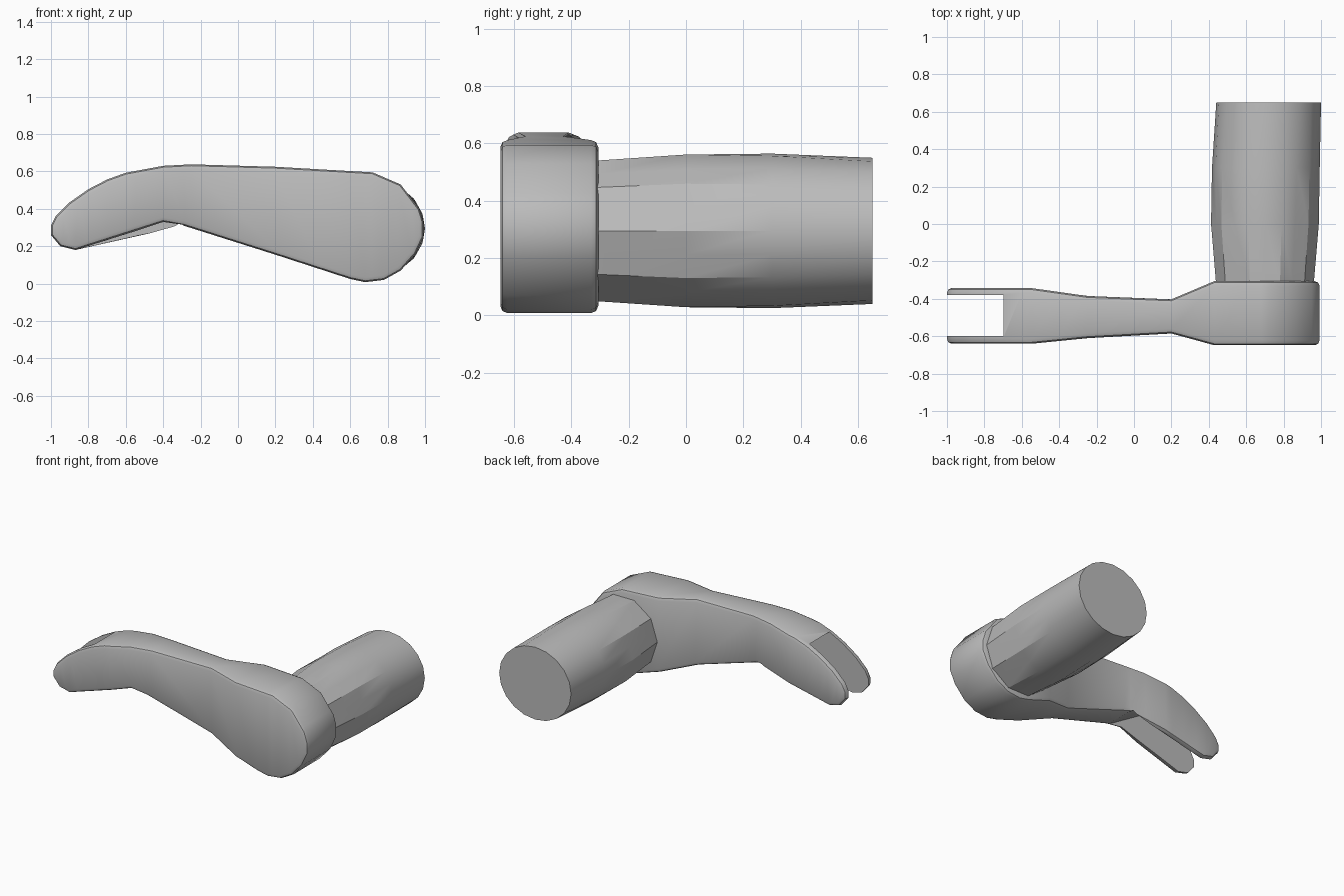
import bpy
import bmesh
import math
from mathutils import Vector

cube = bpy.data.objects.get("Cube")
if cube:
    bpy.data.objects.remove(cube, do_unlink=True)

grey = bpy.data.materials.new("plain grey")
grey.use_nodes = True
COLOUR = (0.5, 0.5, 0.5, 1)
grey.diffuse_color = COLOUR
grey.node_tree.nodes["Principled BSDF"].inputs["Base Color"].default_value = COLOUR


def make_object(name, verts, faces):
    mesh = bpy.data.meshes.new(name)
    mesh.from_pydata(verts, [], faces)
    bm = bmesh.new()
    bm.from_mesh(mesh)
    bmesh.ops.recalc_face_normals(bm, faces=bm.faces)
    bm.to_mesh(mesh)
    bm.free()
    mesh.materials.append(grey)
    obj = bpy.data.objects.new(name, mesh)
    bpy.context.collection.objects.link(obj)
    return obj


def activate(obj):
    bpy.ops.object.select_all(action="DESELECT")
    obj.select_set(True)
    bpy.context.view_layer.objects.active = obj


def lerp(points, x):
    """Height of a polyline at x."""
    for (x0, v0), (x1, v1) in zip(points, points[1:]):
        if x <= x1:
            return v0 + (v1 - v0) * (x - x0) / (x1 - x0)
    return points[-1][1]


def bridge(rings, n):
    """Quads joining consecutive closed rings of n vertices."""
    return [(r * n + i, r * n + (i + 1) % n, (r + 1) * n + (i + 1) % n, (r + 1) * n + i)
            for r in range(rings - 1) for i in range(n)]


# Head silhouette and its varying thickness
top = [(-1, .31), (-.975, .36), (-.9, .435), (-.8, .505), (-.7, .557), (-.6, .593), (-.4, .63),
       (-.25, .638), (.2, .625), (.72, .595), (.87, .53), (.97, .4), (.992, .33)]
back_bottom = [(-1, .26), (-.95, .2), (-.87, .18), (-.29, .31), (.2, .155), (.6, .025),
               (.68, .008), (.78, .02), (.87, .07), (.95, .16), (.992, .25)]
front_bottom = back_bottom[:3] + [(-.4, .33)] + back_bottom[3:]
front_y = [(-1, -.64), (-.55, -.64), (-.25, -.61), (.2, -.585), (.43, -.648), (1, -.648)]
back_y = [(-1, -.343), (-.55, -.343), (-.25, -.385), (.2, -.403), (.43, -.306), (1, -.306)]

stations = sorted({p[0] for line in (top, front_bottom, front_y[:-1]) for p in line})
count = len(stations)
ring_size = 2 * count


def head_ring(bottom, side, inset, depth):
    """One outline ring, shrunk by inset and pushed inwards by depth."""
    outline = [Vector((x, lerp(top, x))) for x in stations]
    outline += [Vector((x, lerp(bottom, x))) for x in reversed(stations)]
    ring = []
    for i, p in enumerate(outline):
        before = (p - outline[i - 1]).normalized()
        after = (outline[(i + 1) % ring_size] - p).normalized()
        tangent = (before + after).normalized()
        q = p + Vector((tangent.y, -tangent.x)) * inset
        ring.append((q.x, lerp(side, p.x) + depth, q.y))
    return ring


ROUND = .025
steps = [(ROUND, 0), (ROUND * .3, ROUND * .3), (0, ROUND)]
rings = [head_ring(front_bottom, front_y, i, d) for i, d in steps]
rings += [head_ring(back_bottom, back_y, i, -d) for i, d in reversed(steps)]
faces = bridge(len(rings), ring_size)
for base in (0, (len(rings) - 1) * ring_size):
    for i in range(count - 1):
        j = ring_size - 1 - i
        faces.append((base + i, base + i + 1, base + j - 1, base + j))
head = make_object("claw_head", [v for ring in rings for v in ring], faces)

# Sloping slot that splits the claw into two prongs
slot_profile = [(-1.3, .926), (-.27, .298), (-.27, -.1), (-1.3, -.1)]
slot = make_object("slot_cutter", [(x, y, z) for y in (-.6, -.38) for x, z in slot_profile],
                   bridge(2, 4) + [(0, 1, 2, 3), (4, 5, 6, 7)])
cut = head.modifiers.new("slot", "BOOLEAN")
cut.operation = "DIFFERENCE"
cut.solver = "EXACT"
cut.object = slot
activate(head)
bpy.ops.object.modifier_apply(modifier=cut.name)
bpy.data.objects.remove(slot, do_unlink=True)

# Handle: ten flat sides at the head, rounding off towards the end
SIDES = 20
flat = math.cos(math.pi / 10)
sections = [(-.4, .70, .295, .255, .255, flat), (-.31, .70, .295, .262, .258, flat),
            (0, .70, .295, .288, .28, flat), (.3, .705, .295, .288, .275, .98),
            (.65, .72, .295, .28, .255, 1)]
verts = []
for y, cx, cz, rx, rz, middle in sections:
    for i in range(SIDES):
        a = math.tau * i / SIDES
        r = middle if i % 2 else 1
        verts.append((cx + rx * r * math.cos(a), y, cz + rz * r * math.sin(a)))
last = (len(sections) - 1) * SIDES
handle = make_object("handle", verts, bridge(len(sections), SIDES) +
                     [tuple(range(SIDES)), tuple(range(last, last + SIDES))])

for obj in (head, handle):
    activate(obj)
    bpy.ops.object.shade_smooth_by_angle(angle=math.radians(30))
